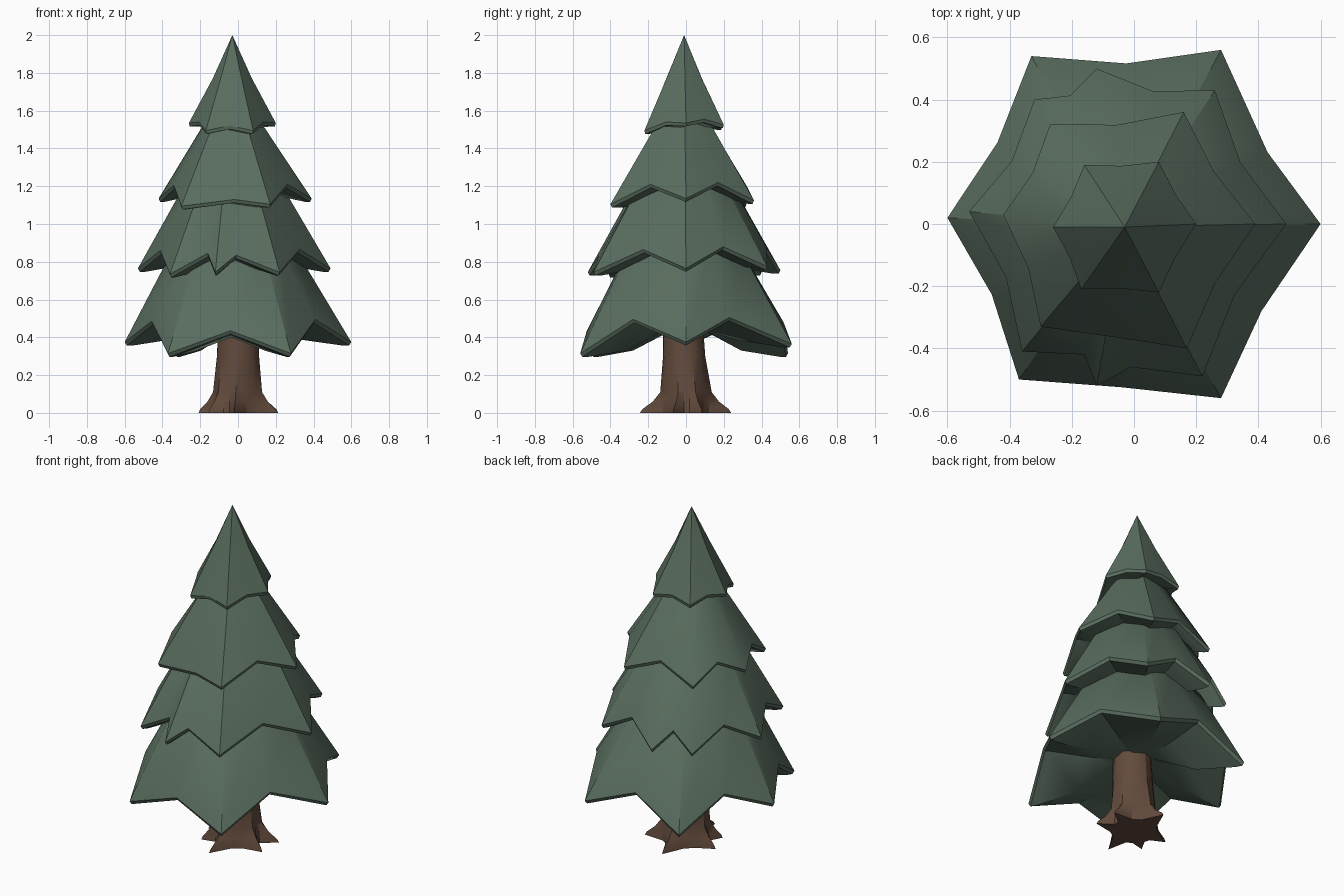
import bpy
import bmesh
import math
from mathutils import Vector

cube = bpy.data.objects.get("Cube")
if cube:
    bpy.data.objects.remove(cube)


def make_material(name, colour):
    material = bpy.data.materials.new(name)
    material.use_nodes = True
    material.diffuse_color = (*colour, 1)
    shader = next(n for n in material.node_tree.nodes if n.type == "BSDF_PRINCIPLED")
    shader.inputs["Base Color"].default_value = (*colour, 1)
    shader.inputs["Roughness"].default_value = 0.9
    return material


def finish(name, bm, material, angle):
    """Turn a bmesh into a named, smoothly shaded object."""
    bmesh.ops.recalc_face_normals(bm, faces=bm.faces)
    mesh = bpy.data.meshes.new(name)
    bm.to_mesh(mesh)
    bm.free()
    mesh.materials.append(material)
    obj = bpy.data.objects.new(name, mesh)
    bpy.context.collection.objects.link(obj)
    bpy.ops.object.select_all(action="DESELECT")
    obj.select_set(True)
    bpy.context.view_layer.objects.active = obj
    bpy.ops.object.shade_smooth_by_angle(angle=math.radians(angle))


def skin(bm, rings):
    """Bridge successive rings of equal size."""
    loops = [[bm.verts.new(point) for point in ring] for ring in rings]
    count = len(loops[0])
    for lower, upper in zip(loops, loops[1:]):
        for i in range(count):
            j = (i + 1) % count
            bm.faces.new((lower[i], lower[j], upper[j], upper[i]))
    return loops


def close(bm, loop, point):
    """Fan a loop to a single point."""
    centre = bm.verts.new(point)
    for a, b in zip(loop, loop[1:] + loop[:1]):
        bm.faces.new((a, b, centre))


AXIS = Vector((-0.03, -0.01, 0))
UP = Vector((0, 0, 1))


def shrink(point, factor, lift):
    """Move a point towards the tree axis and change its height."""
    flat = Vector((point.x, point.y, 0))
    return AXIS + (flat - AXIS) * factor + UP * (point.z + lift)


def at_radius(point, radius, height):
    """Place a point in the same direction from the axis at a set radius."""
    direction = Vector((point.x, point.y, 0)) - AXIS
    return AXIS + direction.normalized() * radius + UP * height


def foliage_tier(name, tips, notch_scale, rise, shoulder, peak, hollow, notches):
    """Star-rimmed cone with drooping tips, a thin lip and a shallow underside."""
    tips = [Vector(tip) for tip in tips]
    rim = []
    for i, tip in enumerate(tips):
        following = tips[(i + 1) % len(tips)]
        notch = shrink((tip + following) / 2, notch_scale, rise)
        rim += [tip, Vector(notches.get(i, notch))]
    radius, height = shoulder
    mean = sum((shrink(p, 1, -p.z) - AXIS).length for p in rim) / len(rim)
    # The shoulder keeps part of the star outline, so ridges run up the cone
    crown = [at_radius(p, radius, height).lerp(
        shrink(p, radius / mean, height - p.z), 0.6) for p in rim]
    rings = [
        [at_radius(p, 0.09, hollow) for p in rim],
        [shrink(p, 0.55, -0.02 if i % 2 else 0.03) for i, p in enumerate(rim)],
        [shrink(p, 0.92, -0.003) for p in rim],
        [shrink(p, 0.98, -0.003) for p in rim],
        [shrink(p, 1, 0.015) for p in rim],
        crown,
    ]
    bm = bmesh.new()
    loops = skin(bm, rings)
    close(bm, loops[-1], AXIS + UP * peak)
    close(bm, loops[0], AXIS + UP * hollow)
    finish(name, bm, green, 35)


green = make_material("needle green", (0.100, 0.152, 0.113))
brown = make_material("bark brown", (0.125, 0.070, 0.046))

# Foliage, from the ground up; tips run anticlockwise from the left side
foliage_tier("bottom_foliage",
             [(0.6, 0, 0.36), (0.28, 0.56, 0.35), (-0.33, 0.54, 0.3),
              (-0.6, 0.02, 0.36), (-0.37, -0.5, 0.3), (0.28, -0.56, 0.3)],
             notch_scale=0.94, rise=0.14, shoulder=(0.31, 0.87), peak=1.1, hollow=0.45,
             notches={0: (0.43, 0.23, 0.49), 4: (-0.04, -0.525, 0.42),
                      5: (0.41, -0.28, 0.48)})
foliage_tier("lower_foliage",
             [(0.49, 0, 0.75), (0.26, 0.43, 0.76), (-0.12, 0.5, 0.74),
              (-0.32, 0.4, 0.73), (-0.53, 0.04, 0.75), (-0.36, -0.41, 0.72),
              (-0.12, -0.52, 0.73), (0.22, -0.49, 0.73)],
             notch_scale=0.92, rise=0.11, shoulder=(0.25, 1.2), peak=1.4, hollow=0.84,
             notches={5: (-0.16, -0.42, 0.83), 6: (-0.01, -0.46, 0.82)})
foliage_tier("upper_foliage",
             [(0.39, 0, 1.12), (0.16, 0.36, 1.11), (-0.27, 0.32, 1.09),
              (-0.42, 0.03, 1.12), (-0.3, -0.33, 1.08), (0.17, -0.4, 1.09)],
             notch_scale=0.94, rise=0.09, shoulder=(0.16, 1.51), peak=1.7, hollow=1.18,
             notches={4: (-0.02, -0.37, 1.115)})
foliage_tier("top_foliage",
             [(0.2, 0, 1.52), (0.08, 0.2, 1.51), (-0.16, 0.19, 1.5),
              (-0.26, -0.01, 1.52), (-0.17, -0.21, 1.48), (0.08, -0.22, 1.48)],
             notch_scale=0.96, rise=0.025, shoulder=(0.1, 1.77), peak=2, hollow=1.54,
             notches={})

# Trunk: rings that fan out into pointed roots near the ground
roots = [(22, 0.23), (92, 0.24), (175, 0.21), (218, 0.2), (265, 0.245), (342, 0.22)]
# height, trunk radius, share of root reach, sideways drift
levels = [(0, 0.13, 1, 0), (0.02, 0.13, 0.88, 0), (0.06, 0.127, 0.42, 0),
          (0.11, 0.122, 0.12, 0), (0.3, 0.112, 0, -0.01), (0.6, 0.1, 0, -0.02)]


def trunk_ring(height, radius, reach, drift):
    ring = []
    for i, (angle, length) in enumerate(roots):
        following = roots[(i + 1) % len(roots)][0]
        gap = (following - angle) % 360
        for turn, size in ((0, radius + (length - radius) * reach),
                           (gap / 3, radius), (gap * 2 / 3, radius)):
            a = math.radians(angle + turn)
            ring.append((size * math.cos(a), size * math.sin(a) + drift, height))
    return ring


bm = bmesh.new()
loops = skin(bm, [trunk_ring(*level) for level in levels])
for loop in (loops[0], loops[-1]):
    middle = sum((v.co for v in loop), Vector()) / len(loop)
    close(bm, loop, middle)
finish("trunk", bm, brown, 25)
